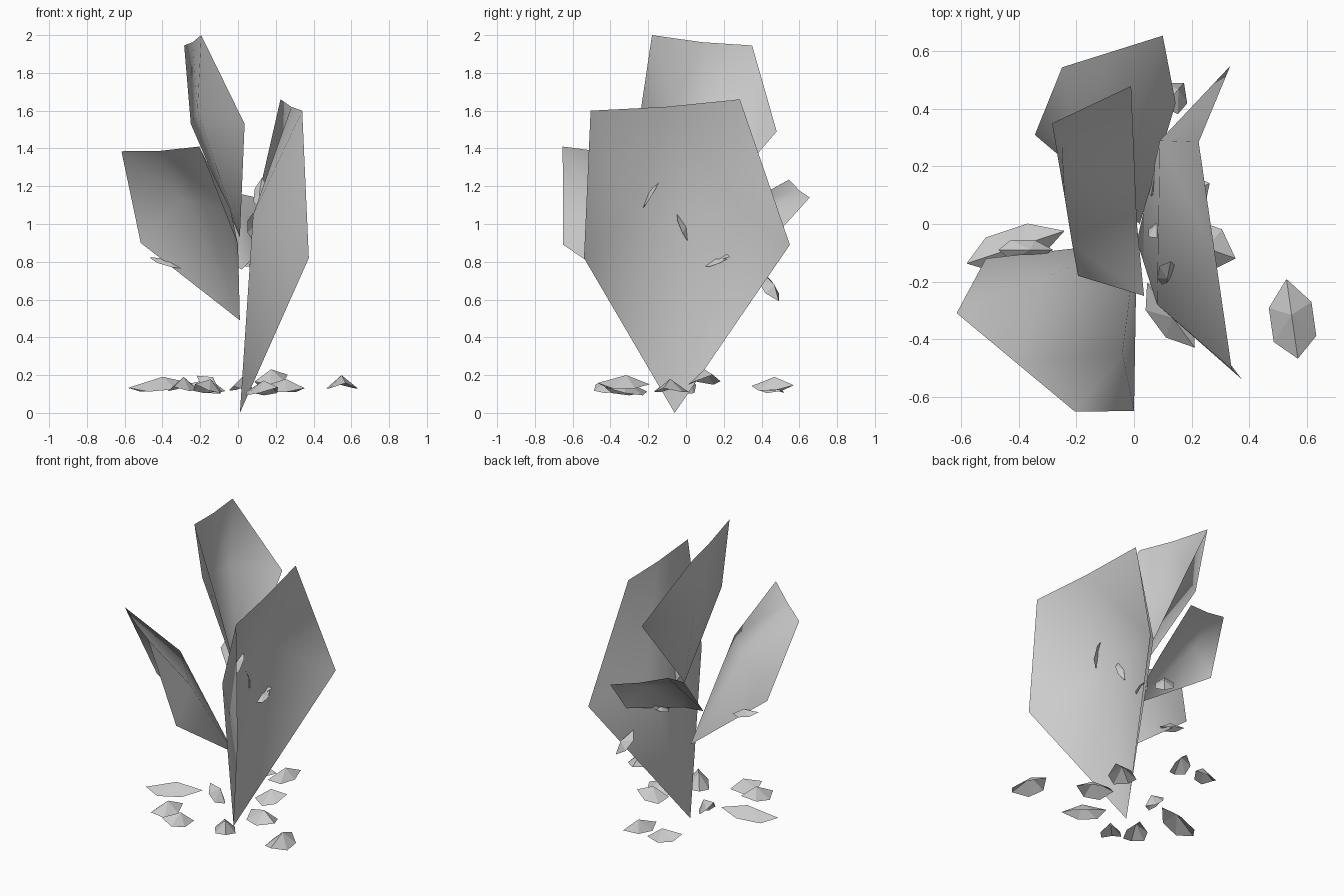
import bpy
import bmesh
from mathutils import Vector

default_cube = bpy.data.objects.get("Cube")
if default_cube:
    bpy.data.objects.remove(default_cube, do_unlink=True)

# One plain grey for the whole cluster
grey = bpy.data.materials.new("stone_grey")
grey.use_nodes = True
colour = (0.6, 0.6, 0.6, 1.0)
grey.diffuse_color = colour
for node in grey.node_tree.nodes:
    if node.type == "BSDF_PRINCIPLED":
        node.inputs["Base Color"].default_value = colour


def make_sheet(name, points, faces, smooth):
    """Build an open sheet object from a few points."""
    bm = bmesh.new()
    verts = [bm.verts.new(p) for p in points]
    for face in faces:
        bm.faces.new([verts[i] for i in face]).smooth = smooth
    bmesh.ops.recalc_face_normals(bm, faces=bm.faces)
    mesh = bpy.data.meshes.new(name)
    bm.to_mesh(mesh)
    bm.free()
    mesh.materials.append(grey)
    obj = bpy.data.objects.new(name, mesh)
    bpy.context.collection.objects.link(obj)
    return obj


def blade(name, root, sides, tips, bends):
    """Bent blade: pointed root, wide shoulders, blunt top, two inner bend points."""
    s1, s2 = sides
    t1, t2 = tips
    b1, b2 = bends
    top_mid = (Vector(t1) + Vector(t2)) / 2 - Vector((0, 0, 0.01))
    points = [root, s1, t1, top_mid, t2, s2, b1, b2]
    faces = [(0, 1, 6), (1, 2, 6), (2, 3, 6), (6, 3, 7),
             (3, 4, 7), (4, 5, 7), (5, 0, 7), (0, 6, 7)]
    make_sheet(name, points, faces, True)


def shard(name, centre, direction, length, width, height=0.07):
    """Small ridged chip, folded along its long axis."""
    half = length / 2
    points = [(-half, 0, height * 0.4), (half, 0, height * 0.3),
              (0.1 * half, 0, height)]
    for side in (-1, 1):
        points += [(-0.5 * half, side * width / 2, 0),
                   (0.35 * half, side * width / 2, 0)]
    faces = [(0, 3, 2), (3, 4, 2), (4, 1, 2), (0, 2, 5), (5, 2, 6), (6, 2, 1)]
    obj = make_sheet(name, points, faces, False)
    obj.rotation_mode = "QUATERNION"
    obj.rotation_quaternion = Vector(direction).to_track_quat("X", "Z")
    obj.location = centre


# Four large blades around the middle
blade("right_blade", (0.01, -0.06, 0),
      [(0.375, -0.54, 0.82), (0.335, 0.55, 0.89)],
      [(0.34, -0.505, 1.6), (0.225, 0.285, 1.66)],
      [(0.08, -0.28, 1.05), (0.09, 0.29, 1.07)])
blade("top_blade", (0.01, 0, 0.93),
      [(0.035, -0.25, 1.53), (-0.01, 0.48, 1.49)],
      [(-0.195, -0.18, 2), (-0.285, 0.35, 1.945)],
      [(-0.215, -0.07, 1.6), (-0.25, 0.28, 1.53)])
blade("left_blade", (0.01, -0.06, 0.49),
      [(-0.515, -0.12, 0.9), (0, -0.65, 0.89)],
      [(-0.617, -0.31, 1.385), (-0.205, -0.653, 1.41)],
      [(-0.3, -0.18, 1.13), (-0.04, -0.45, 1.08)])
blade("back_blade", (0.02, 0, 0.76),
      [(0.145, 0.42, 0.88), (-0.345, 0.31, 0.95)],
      [(0.1, 0.655, 1.14), (-0.25, 0.545, 1.235)],
      [(0.03, 0.38, 1.04), (-0.21, 0.32, 1.11)])

# Chips scattered in a ring near the ground: x, y, z, direction, length, width
ground_chips = [
    ((0.55, -0.33, 0.13), (-0.04, 0.28, 0), 0.28, 0.15),
    ((0.13, -0.32, 0.1), (0.17, -0.23, 0.03), 0.28, 0.12),
    ((0.24, -0.08, 0.11), (0.2, -0.07, 0), 0.24, 0.16),
    ((0.18, 0.1, 0.16), (0.16, 0.08, 0.04), 0.2, 0.15),
    ((0.02, 0.46, 0.12), (0.08, 0.2, 0.01), 0.24, 0.1),
    ((-0.17, 0.46, 0.11), (0.2, 0.08, -0.03), 0.22, 0.1),
    ((-0.41, -0.08, 0.12), (0.33, 0.11, 0.03), 0.36, 0.13),
    ((-0.16, -0.41, 0.11), (0.14, 0.14, -0.03), 0.2, 0.12),
    ((-0.29, -0.33, 0.12), (0.1, 0.2, 0.02), 0.22, 0.13),
    ((-0.17, 0.01, 0.13), (-0.12, 0.02, 0.1), 0.16, 0.08),
]
for i, chip in enumerate(ground_chips):
    shard("ground_chip_%d" % (i + 1), *chip)

# Chips floating beside the blades
floating_chips = [
    ((0.12, -0.17, 1.16), (0.02, 0.1, 0.17), 0.19, 0.07, 0.03),
    ((0.08, -0.03, 0.98), (0, 0.06, -0.15), 0.16, 0.06, 0.03),
    ((0.07, 0.16, 0.785), (0.02, 0.12, 0.04), 0.13, 0.06, 0.03),
    ((0.13, 0.44, 0.66), (0.06, 0.07, -0.12), 0.19, 0.11, 0.04),
    ((-0.38, -0.09, 0.78), (0.2, 0, -0.06), 0.2, 0.07, 0.04),
]
for i, chip in enumerate(floating_chips):
    shard("floating_chip_%d" % (i + 1), *chip)
